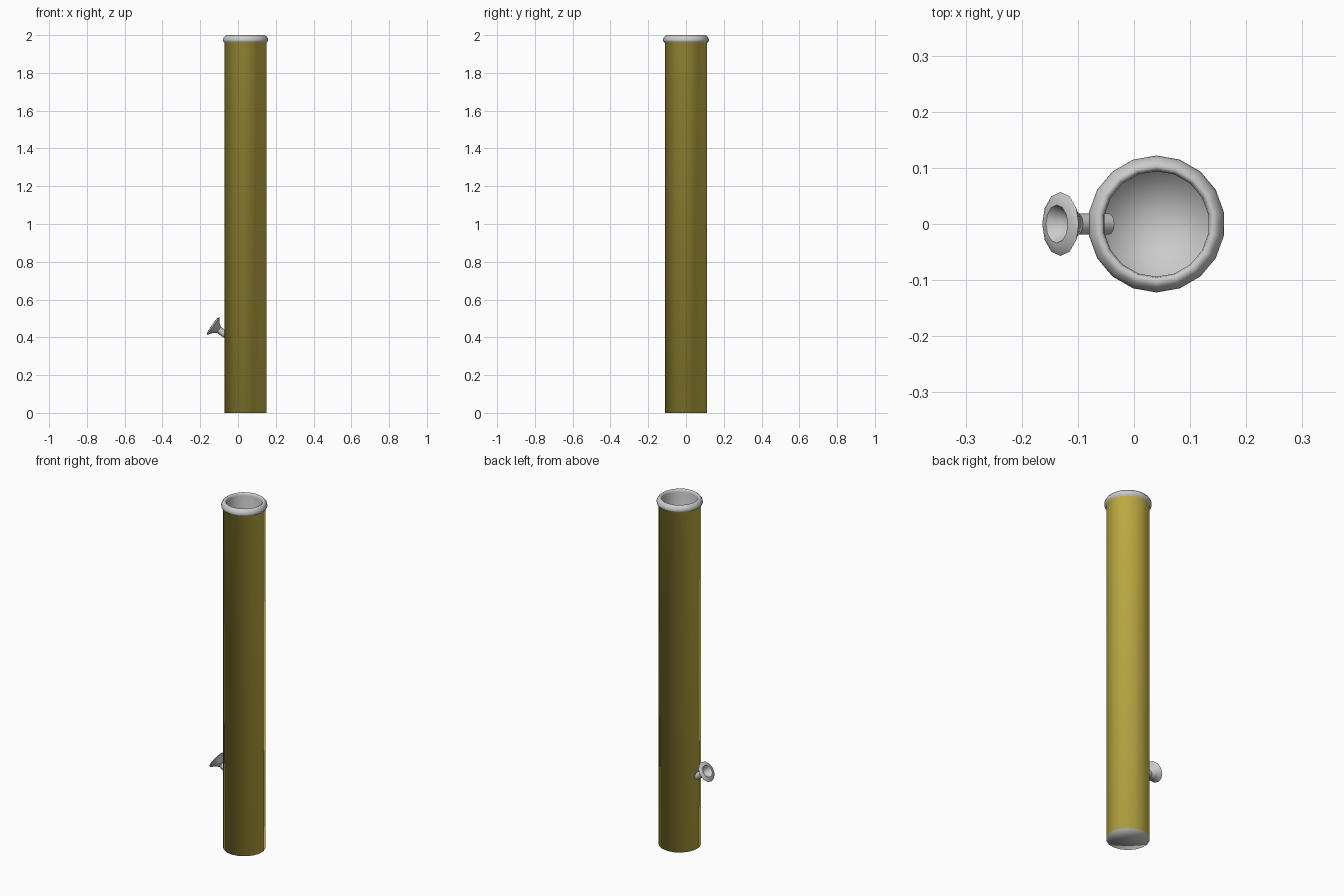
import bpy
import math
from mathutils import Matrix, Vector

if "Cube" in bpy.data.objects:
    bpy.data.objects.remove(bpy.data.objects["Cube"])


def lathe(name, profile, sides, start=0.0, smooth_angle=None):
    """Revolve (radius, height) points round local z; radius 0 makes a pole."""
    verts, rings, faces, spans = [], [], [], []
    for r, z in profile:
        n = 1 if r == 0 else sides
        rings.append([len(verts) + i for i in range(n)])
        for i in range(n):
            a = start + 2 * math.pi * i / sides
            verts.append((r * math.cos(a), r * math.sin(a), z))
    for s, (a, b) in enumerate(zip(rings, rings[1:])):
        for i in range(sides):
            j = (i + 1) % sides
            if len(a) == 1:
                faces.append((a[0], b[j], b[i]))
            elif len(b) == 1:
                faces.append((a[i], a[j], b[0]))
            else:
                faces.append((a[i], a[j], b[j], b[i]))
            spans.append(s)
    mesh = bpy.data.meshes.new(name)
    mesh.from_pydata(verts, [], faces)
    obj = bpy.data.objects.new(name, mesh)
    bpy.context.collection.objects.link(obj)
    for p in mesh.polygons:
        p.use_smooth = True
    if smooth_angle is not None:
        bpy.ops.object.select_all(action='DESELECT')
        obj.select_set(True)
        bpy.context.view_layer.objects.active = obj
        bpy.ops.object.shade_smooth_by_angle(angle=math.radians(smooth_angle))
    return obj, spans


# Hollow tube with a rolled rim: base, outer wall, lip, inner wall, floor
tube, spans = lathe("tube", [
    (0, 0), (0.112, 0),
    (0.112, 1.96), (0.119, 1.964), (0.122, 1.973), (0.119, 1.985),
    (0.111, 1.995), (0.103, 2.0), (0.096, 1.995), (0.094, 1.985),
    (0.094, 0.012), (0, 0.012)], 18, math.pi / 2)
tube.location = (0.04, 0, 0)

# Yellow outer wall, everything else grey
grey = bpy.data.materials.new("grey")
grey.diffuse_color = (0.8, 0.8, 0.8, 1)
grey.use_nodes = True
grey.node_tree.nodes["Principled BSDF"].inputs["Base Color"].default_value = grey.diffuse_color
yellow = bpy.data.materials.new("yellow")
yellow.diffuse_color = (0.63, 0.51, 0.07, 1)
yellow.use_nodes = True
yellow.node_tree.nodes["Principled BSDF"].inputs["Base Color"].default_value = yellow.diffuse_color
tube.data.materials.append(grey)
tube.data.materials.append(yellow)
for p, s in zip(tube.data.polygons, spans):
    p.material_index = 1 if s == 1 else 0

# Slanted side stem and bowl share one axis, pointing out to -x and up
axis = Vector((-0.82, 0, 0.57)).normalized()
tilt = Matrix.Translation((-0.131, 0, 0.46)) @ axis.to_track_quat('Z', 'Y').to_matrix().to_4x4()

stem, _ = lathe("stem", [(0, -0.104), (0.019, -0.104), (0.019, -0.02), (0, -0.02)],
                12, smooth_angle=40)
stem.matrix_world = tilt

# Flared bowl with a raised inner lip and a hollow centre
bowl, _ = lathe("bowl", [
    (0, -0.036), (0.019, -0.036), (0.032, -0.019), (0.057, 0.0),
    (0.048, 0.006), (0.034, 0.008), (0.026, -0.006), (0.014, -0.018), (0, -0.02)],
    12, smooth_angle=60)
bowl.matrix_world = tilt
